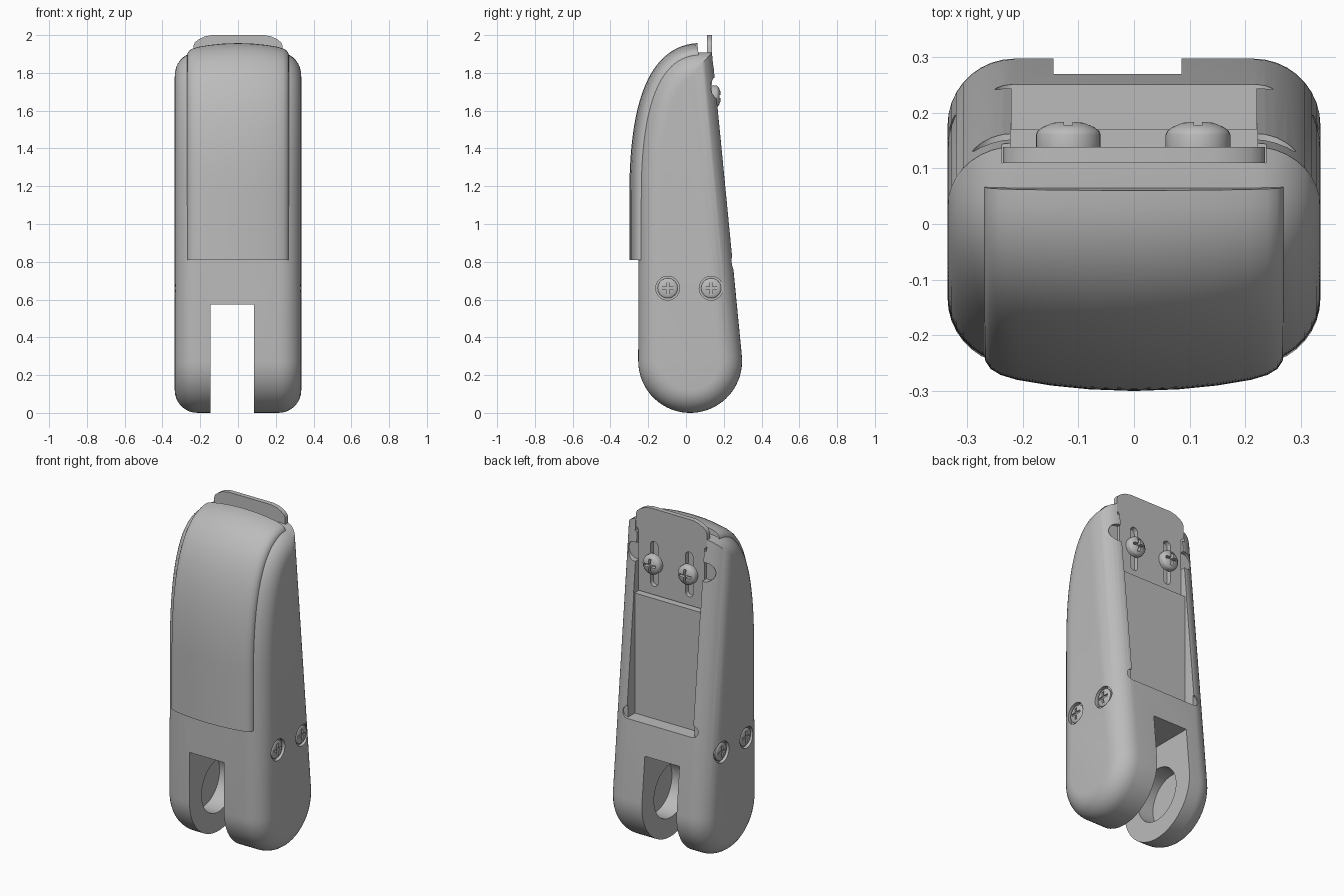
import bpy, bmesh, math
from mathutils import Vector, Matrix
from mathutils.geometry import interpolate_bezier

if "Cube" in bpy.data.objects:
    bpy.data.objects.remove(bpy.data.objects["Cube"])

grey = bpy.data.materials.new("satin_grey")
grey.use_nodes = True
COLOR = (0.5, 0.5, 0.5, 1)
grey.diffuse_color = COLOR
grey.node_tree.nodes["Principled BSDF"].inputs["Base Color"].default_value = COLOR


def make(name, bm):
    bmesh.ops.recalc_face_normals(bm, faces=bm.faces)
    mesh = bpy.data.meshes.new(name)
    bm.to_mesh(mesh)
    bm.free()
    mesh.materials.append(grey)
    obj = bpy.data.objects.new(name, mesh)
    bpy.context.collection.objects.link(obj)
    return obj


def box(name, x, y, z):
    bm = bmesh.new()
    bmesh.ops.create_cube(bm, size=1)
    for v in bm.verts:
        v.co = [lo + (c + 0.5) * (hi - lo) for c, (lo, hi) in zip(v.co, (x, y, z))]
    return make(name, bm)


def rod(name, start, end, radius):
    start, end = Vector(start), Vector(end)
    axis = end - start
    bm = bmesh.new()
    bmesh.ops.create_cone(bm, cap_ends=True, segments=48, radius1=radius, radius2=radius,
                          depth=axis.length,
                          matrix=Matrix.Translation((start + end) / 2)
                          @ axis.to_track_quat('Z', 'Y').to_matrix().to_4x4())
    return make(name, bm)


def loft(name, loops):
    """Skin closed loops of equal length and cap both ends."""
    bm = bmesh.new()
    rings = [[bm.verts.new(p) for p in loop] for loop in loops]
    for a, b in zip(rings, rings[1:]):
        for i in range(len(a)):
            j = (i + 1) % len(a)
            bm.faces.new((a[i], a[j], b[j], b[i]))
    bm.faces.new(rings[0])
    bm.faces.new(rings[-1])
    bmesh.ops.remove_doubles(bm, verts=bm.verts, dist=1e-5)
    return make(name, bm)


def upright(name, outline, y0, y1):
    return loft(name, [[(x, y, z) for x, z in outline] for y in (y0, y1)])


def cut(obj, *cutters):
    for cutter in cutters:
        mod = obj.modifiers.new("cut", 'BOOLEAN')
        mod.operation, mod.solver, mod.object = 'DIFFERENCE', 'EXACT', cutter
        bpy.context.view_layer.update()
        dg = bpy.context.evaluated_depsgraph_get()
        mesh = bpy.data.meshes.new_from_object(obj.evaluated_get(dg))
        obj.modifiers.clear()
        obj.data = mesh
        bpy.data.objects.remove(cutter)


def smooth(obj, angle=35):
    bpy.ops.object.select_all(action='DESELECT')
    obj.select_set(True)
    bpy.context.view_layer.objects.active = obj
    bpy.ops.object.shade_smooth_by_angle(angle=math.radians(angle))


def normals(points):
    """Left-hand normals along an open path."""
    result = []
    for i in range(len(points)):
        t = points[min(i + 1, len(points) - 1)] - points[max(i - 1, 0)]
        result.append(Vector((-t.y, t.x)).normalized())
    return result


# Side profile: round foot, upright front that curves over, straight sloping back
front_curve = [Vector(p[:2]) for p in interpolate_bezier(
    Vector((-0.25, 1.15, 0)), Vector((-0.25, 1.5, 0)),
    Vector((-0.2, 1.895, 0)), Vector((0.065, 1.908, 0)), 32)]
corner = Vector((0.139, 1.91))
R, CY = 0.275, 0.022
foot_normals = [Vector((math.cos(t), math.sin(t)))
                for t in (math.radians(5.5 - i * 185.5 / 32) for i in range(33))]
foot = [Vector((CY, R)) + n * R for n in foot_normals]
profile = foot + front_curve + [corner]
profile_normals = foot_normals + normals(front_curve + [corner])


def inset(d):
    """Profile moved inward, with the top mitred against the back line."""
    pts = [p - n * d for p, n in zip(profile, profile_normals)]
    back_normal = Vector((corner.y - foot[0].y, foot[0].x - corner.x)).normalized()
    over = [(p - foot[0]).dot(back_normal) + d for p in pts]
    last = max(i for i in range(len(foot), len(pts)) if over[i] < -1e-5)
    if last + 1 < len(pts):
        a, b = over[last], over[last + 1]
        meet = pts[last].lerp(pts[last + 1], a / (a - b)) if b > a else pts[last + 1]
        pts[last + 1:] = [meet] * (len(pts) - last - 1)
    return pts


# Body: inset profiles stacked across the width to round the rims
W, RIM = 0.335, 0.12
layers = [(W - RIM * (1 - math.sin(a)), RIM * (1 - math.cos(a)))
          for a in (math.pi / 2 * i / 9 for i in range(10))]
layers = [(-x, d) for x, d in reversed(layers)] + layers
body = loft("body", [[(x, p.x, p.y) for p in inset(d)] for x, d in layers])

# Clevis slot and the blind pin bore inside both legs
cut(body,
    box("slot", (-0.145, 0.085), (-1, 1), (-0.2, 0.575)),
    rod("bore", (-0.25, CY, R), (0.19, CY, R), 0.16))

# Rear pocket, plate seat, and its finger notches
cut(body,
    box("pocket", (-0.22, 0.22), (0.17, 1), (0.76, 1.6)),
    box("seat", (-0.222, 0.222), (0.11, 1), (1.48, 2.1)),
    box("top_seat", (-0.237, 0.237), (0.11, 1), (1.84, 2.1)))
for s in (-1, 1):
    cut(body,
        rod("thumb_notch", (s * 0.235, 0.125, 1.72), (s * 0.235, 1, 1.72), 0.055),
        rod("corner_notch", (s * 0.215, 0.235, 0.795), (s * 0.215, 1, 0.795), 0.035))

# Counterbores for the side screws
SIDE_Y, SIDE_Z = (-0.097, 0.133), 0.66
for s in (-1, 1):
    for y in SIDE_Y:
        cut(body, rod("counterbore", (s * 0.315, y, SIDE_Z), (s * 0.5, y, SIDE_Z), 0.063))
smooth(body)

# Front cover: crowned section swept along the front curve
half = [(0, 0.05), (0.08, 0.047), (0.15, 0.04), (0.21, 0.03), (0.24, 0.021),
        (0.258, 0.01), (0.267, -0.004), (0.27, -0.02), (0.27, -0.07)]
section = [(-x, d) for x, d in reversed(half[1:])] + half
path = [Vector((-0.25, 0.81))] + front_curve
smooth(loft("front_cover", [[(x, p.x + n.x * d, p.y + n.y * d) for x, d in section]
                            for p, n in zip(path, normals(path))]))

# Sliding latch plate with a rounded tab and two slots
right = [(0.219, 1.485), (0.219, 1.85), (0.235, 1.865), (0.235, 1.945),
         (0.228, 1.962), (0.21, 1.976), (0.18, 1.992), (0.14, 2.0)]
outline = right + [(-x, z) for x, z in reversed(right)]
plate = upright("latch_plate", outline, 0.11, 0.138)
SCREW_X = (-0.118, 0.115)
for x in SCREW_X:
    w, lo, hi = 0.025, 1.56, 1.78
    stadium = [(x + w * math.cos(a), (hi if a < math.pi else lo) + w * math.sin(a))
               for a in (math.pi * (i + 0.5) / 8 for i in range(16))]
    cut(plate, upright("plate_slot", stadium, 0, 0.3))
smooth(plate)


# Cross-head screws
def screw(name, loc, direction, radius, height):
    outline = [(0, -0.3), (0.4, -0.3), (0.4, 0), (1, 0), (1, 0.5), (0.96, 0.64),
               (0.8, 0.8), (0.5, 0.97), (0.3, 1), (0, 1)]
    bm = bmesh.new()
    verts = [bm.verts.new((r * radius, 0, h * height)) for r, h in outline]
    edges = [bm.edges.new(e) for e in zip(verts, verts[1:])]
    bmesh.ops.spin(bm, geom=verts + edges, axis=(0, 0, 1), cent=(0, 0, 0),
                   angle=2 * math.pi, steps=32, use_duplicate=False)
    bmesh.ops.remove_doubles(bm, verts=bm.verts, dist=1e-5)
    head = make(name, bm)
    a, b = radius * 0.66, radius * 0.13
    depth = (height * 0.5, height * 2)
    cut(head, box("cross_a", (-a, a), (-b, b), depth), box("cross_b", (-b, b), (-a, a), depth))
    head.data.transform(Matrix.Translation(loc)
                        @ Vector(direction).to_track_quat('Z', 'Y').to_matrix().to_4x4())
    smooth(head)


for x in SCREW_X:
    screw("plate_screw", (x, 0.138, 1.675), (0, 1, 0), 0.058, 0.045)
for s, side in ((-1, "right"), (1, "left")):
    for y in SIDE_Y:
        screw(side + "_side_screw", (s * 0.314, y, SIDE_Z), (s, 0, 0), 0.053, 0.019)
